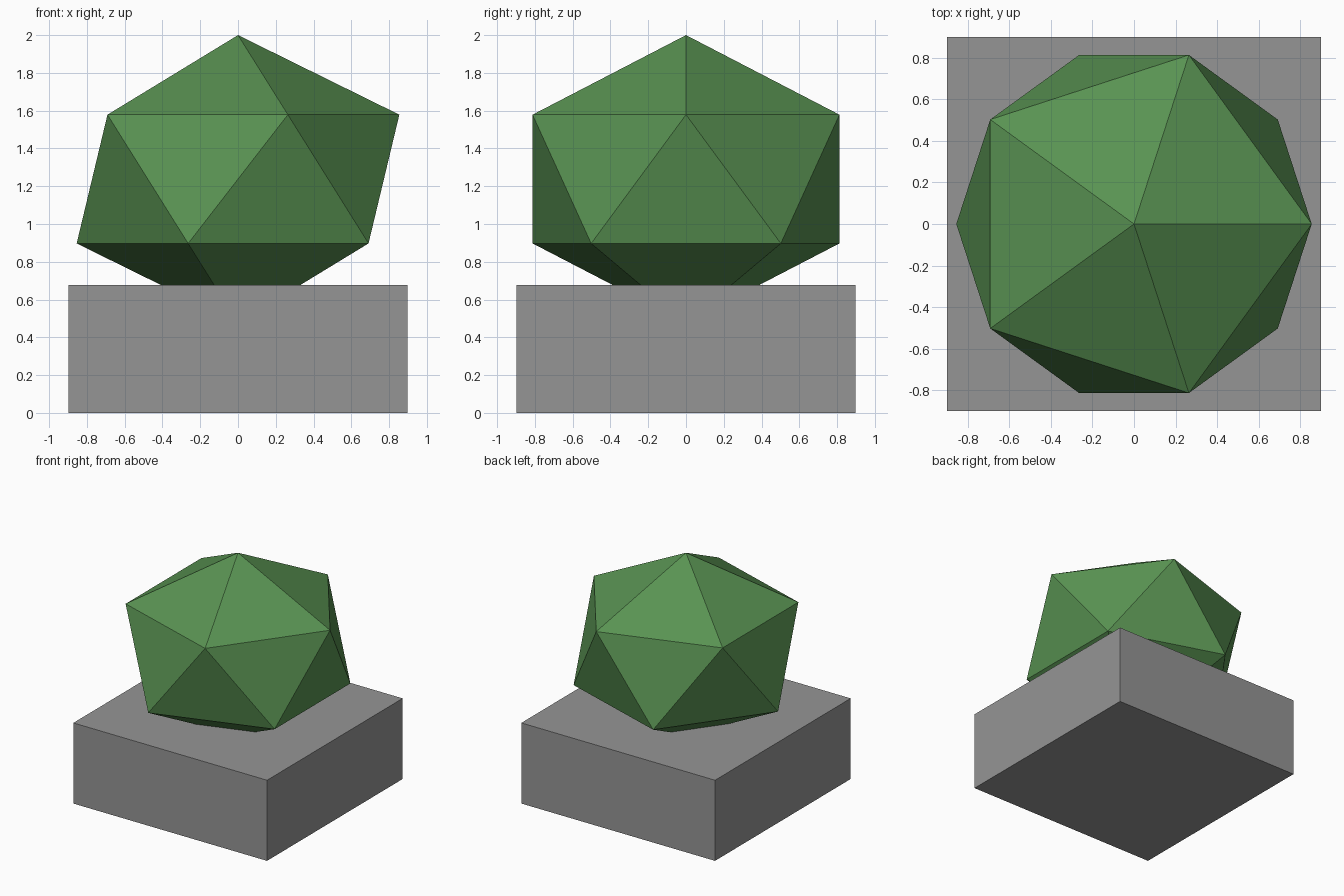
import bpy

cube = bpy.data.objects.get("Cube")
if cube:
    bpy.data.objects.remove(cube, do_unlink=True)


def make_material(name, rgb):
    mat = bpy.data.materials.new(name)
    mat.use_nodes = True
    color = (*rgb, 1.0)
    mat.diffuse_color = color
    mat.node_tree.nodes["Principled BSDF"].inputs["Base Color"].default_value = color
    return mat


def finish(name, scale, mat):
    obj = bpy.context.object
    obj.name = name
    obj.scale = scale
    bpy.ops.object.transform_apply(location=False, rotation=False, scale=True)
    obj.data.materials.append(mat)
    return obj


green = make_material("leaf green", (0.10, 0.29, 0.085))
grey = make_material("stone grey", (0.30, 0.30, 0.30))

# Square planter block
bpy.ops.mesh.primitive_cube_add(size=1, location=(0, 0, 0.338))
finish("planter_block", (1.797, 1.797, 0.676), grey)

# Faceted bush, slightly flattened, sunk into the block
bpy.ops.mesh.primitive_ico_sphere_add(subdivisions=1, radius=0.955, location=(0, 0, 1.238))
bush = finish("bush", (1, 1, 0.798), green)
bush.location.z = 2 - max(v.co.z for v in bush.data.vertices)
